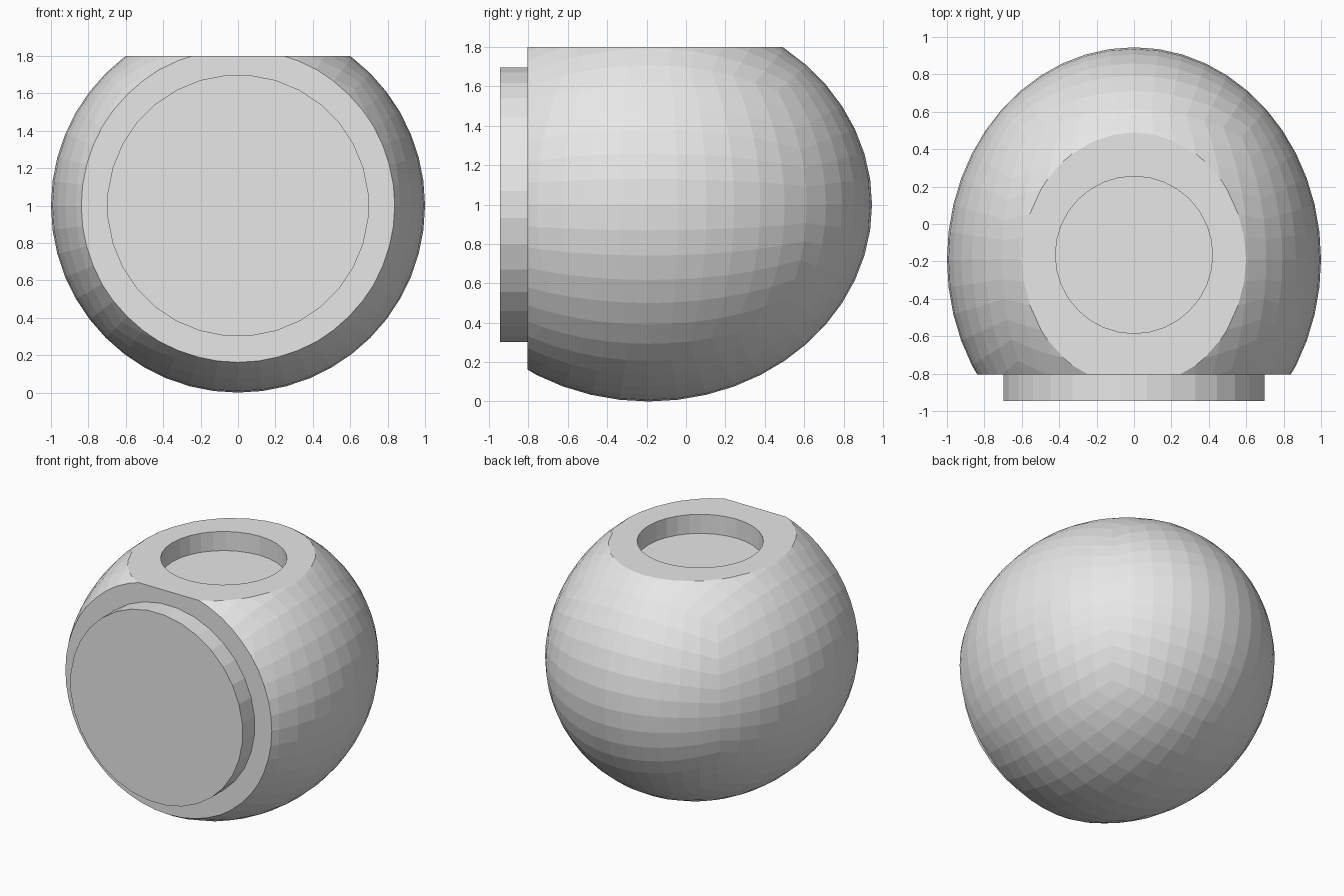
import bpy, bmesh, math
from mathutils import Vector, Matrix

if "Cube" in bpy.data.objects:
    bpy.data.objects.remove(bpy.data.objects["Cube"])

grey = bpy.data.materials.new("plain_grey")
grey.diffuse_color = (0.8, 0.8, 0.8, 1)
grey.use_nodes = True
grey.node_tree.nodes["Principled BSDF"].inputs["Base Color"].default_value = grey.diffuse_color

CENTRE = Vector((0, -0.19, 1))
STRETCH = 1.135          # body is slightly longer along y
FRONT, TOP, SEGS = -0.805, 1.8, 12


def add_object(name, bm):
    bmesh.ops.recalc_face_normals(bm, faces=bm.faces[:])
    mesh = bpy.data.meshes.new(name)
    bm.to_mesh(mesh)
    bm.free()
    mesh.materials.append(grey)
    ob = bpy.data.objects.new(name, mesh)
    bpy.context.collection.objects.link(ob)
    return ob


def cylinder(name, radius, depth, matrix):
    bm = bmesh.new()
    bmesh.ops.create_cone(bm, cap_ends=True, segments=32, radius1=radius,
                          radius2=radius, depth=depth, matrix=matrix)
    return add_object(name, bm)


# Body: gridded cube rounded into a ball
bm = bmesh.new()
bmesh.ops.create_cube(bm, size=2)
bmesh.ops.subdivide_edges(bm, edges=bm.edges[:], cuts=SEGS - 1, use_grid_fill=True)
for v in bm.verts:
    d = Vector([math.tan(c * math.pi / 4) for c in v.co]).normalized()
    v.co = Vector((d.x, d.y * STRETCH, d.z)) + CENTRE

# Flat front and flat top
for point, normal in (((0, FRONT, 0), (0, -1, 0)), ((0, 0, TOP), (0, 0, 1))):
    bmesh.ops.bisect_plane(bm, geom=bm.verts[:] + bm.edges[:] + bm.faces[:],
                           plane_co=point, plane_no=normal, clear_outer=True)
    rim = [e for e in bm.edges if e.is_boundary]
    bmesh.ops.contextual_create(bm, geom=rim)
body = add_object("body", bm)

# Round socket sunk into the top
cutter = cylinder("socket_cutter", 0.42, 0.28, Matrix.Translation((0, -0.165, TOP)))
cutter.hide_render = True
mod = body.modifiers.new("socket", 'BOOLEAN')
mod.operation = 'DIFFERENCE'
mod.solver = 'EXACT'
mod.object = cutter
bpy.context.view_layer.objects.active = body
bpy.ops.object.modifier_apply(modifier=mod.name)
bpy.data.objects.remove(cutter)

# Round plug on the front
cylinder("front_plug", 0.70, 0.16,
         Matrix.Translation((0, -0.865, 1)) @ Matrix.Rotation(math.pi / 2, 4, 'X')
         @ Matrix.Rotation(math.pi / 32, 4, 'Z'))
